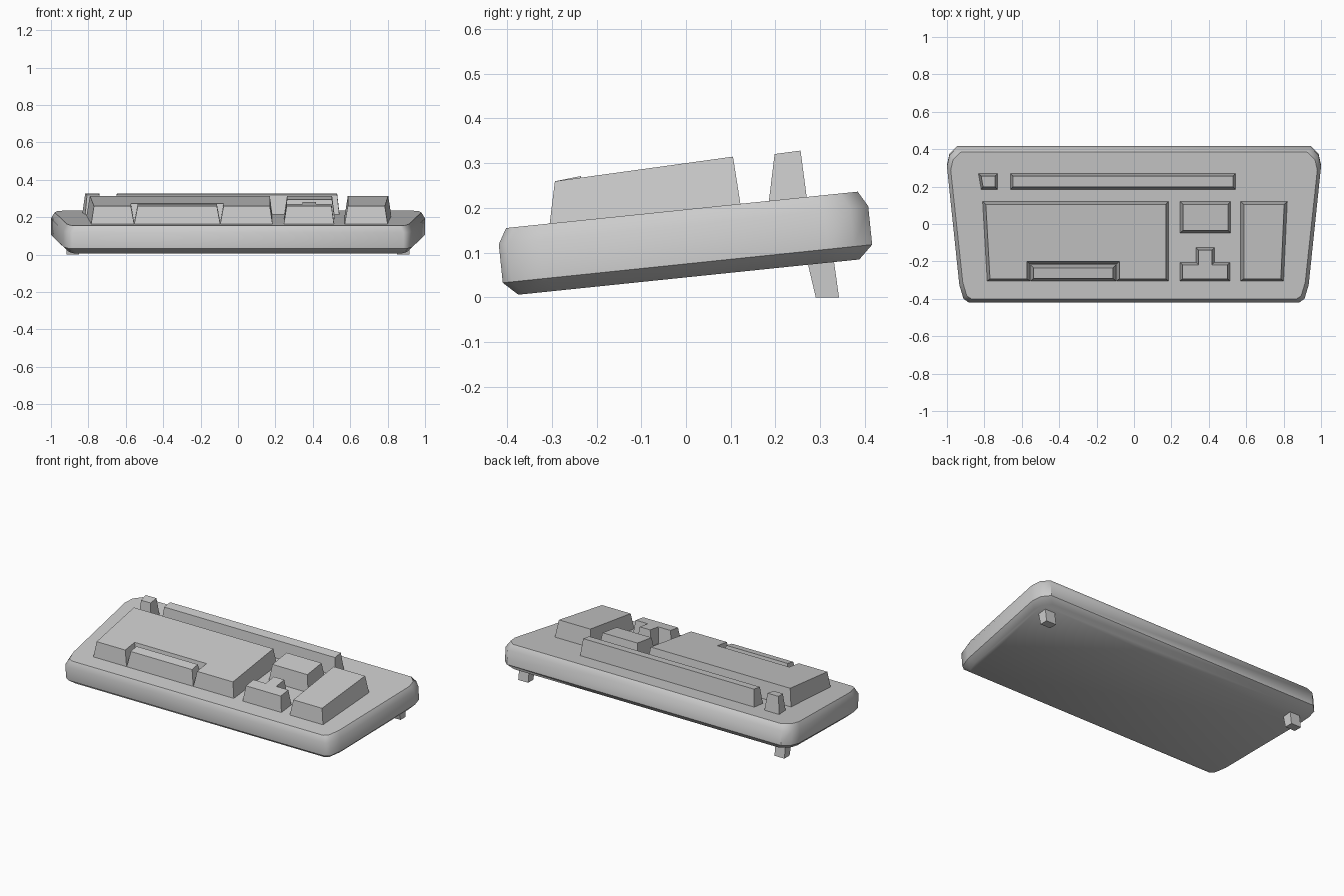
import bpy, bmesh, math
from mathutils import Matrix

if "Cube" in bpy.data.objects:
    bpy.data.objects.remove(bpy.data.objects["Cube"])

TILT = math.radians(5.9)


def loft(name, rings):
    """Closed solid through a stack of equal-length point rings."""
    bm = bmesh.new()
    loops = [[bm.verts.new(p) for p in ring] for ring in rings]
    n = len(loops[0])
    for a, b in zip(loops, loops[1:]):
        for i in range(n):
            j = (i + 1) % n
            bm.faces.new((a[i], a[j], b[j], b[i]))
    bm.faces.new(loops[0][::-1])
    bm.faces.new(loops[-1])
    bmesh.ops.recalc_face_normals(bm, faces=bm.faces[:])
    me = bpy.data.meshes.new(name)
    bm.to_mesh(me)
    bm.free()
    ob = bpy.data.objects.new(name, me)
    bpy.context.collection.objects.link(ob)
    return ob


def key_block(name, base, top, z0=0.30, slope=0.138):
    """Tapered block on the sloping deck with its own sloping top."""
    return loft(name, [[(x, y, 0.194 + 0.1035 * y) for x, y in base],
                       [(x, y, z0 + slope * y) for x, y in top]])


def quad(x0, x1, y0, y1, left=0, right=0):
    """Rectangle whose front corners may be pulled inwards."""
    return [(x0 + left, y0), (x1 - right, y0), (x1, y1), (x0, y1)]


# Case: mirrored outline with chamfered corners, lofted and tilted
half = [(0.885, -0.404), (0.912, -0.385), (0.934, -0.31),
        (1.0, 0.325), (0.987, 0.385), (0.945, 0.426)]
outline = half + [(-x, y) for x, y in reversed(half)]
rings = []
for z, inset in ((0.0445, 0.032), (0.0745, 0), (0.161, 0), (0.1955, 0.02)):
    sx, sy = 1 - inset, 1 - inset / 0.415
    rings.append([(x * sx, 0.011 + (y - 0.011) * sy, z) for x, y in outline])
case = loft("case", rings)
case.data.transform(Matrix.Rotation(TILT, 4, 'X'))
bpy.context.view_layer.objects.active = case
case.select_set(True)
bpy.ops.object.shade_smooth_by_angle(angle=math.radians(42))
case.select_set(False)

# Main key block with a notch for the space bar
key_block("main_keys",
          [(-0.785, -0.305), (-0.555, -0.305), (-0.555, -0.215), (-0.095, -0.215),
           (-0.095, -0.305), (0.185, -0.305), (0.185, 0.122), (-0.81, 0.122)],
          [(-0.77, -0.293), (-0.573, -0.293), (-0.573, -0.20), (-0.077, -0.20),
           (-0.077, -0.293), (0.17, -0.293), (0.17, 0.105), (-0.792, 0.105)])
key_block("space_bar", quad(-0.555, -0.095, -0.305, -0.217),
          quad(-0.536, -0.113, -0.291, -0.235), 0.318, 0.2)

# Function row and escape key
key_block("function_keys", quad(-0.66, 0.542, 0.185, 0.27),
          quad(-0.648, 0.53, 0.198, 0.256), 0.294, 0.133)
key_block("escape_key", quad(-0.832, -0.73, 0.185, 0.27, left=0.015),
          quad(-0.817, -0.742, 0.198, 0.256, left=0.01), 0.294, 0.133)

# Navigation cluster and number pad
key_block("navigation_keys", quad(0.245, 0.517, -0.048, 0.122),
          quad(0.262, 0.503, -0.035, 0.105))
key_block("number_pad", quad(0.57, 0.82, -0.305, 0.122, right=0.02),
          quad(0.587, 0.803, -0.293, 0.105, right=0.018))


# Arrow keys: inverted T
def tee(x0, x1, s0, s1, y0, y1, y2):
    return [(x0, y0), (x1, y0), (x1, y1), (s1, y1), (s1, y2), (s0, y2), (s0, y1), (x0, y1)]


key_block("arrow_keys", tee(0.245, 0.513, 0.332, 0.43, -0.305, -0.205, -0.126),
          tee(0.26, 0.5, 0.345, 0.417, -0.293, -0.219, -0.14))

# Fold-out rear feet
for side, name in ((-1, "left_foot"), (1, "right_foot")):
    loft(name, [[(side * x, y, 0) for x, y in quad(0.85, 0.918, 0.29, 0.342)],
                [(side * x, y, 0.085) for x, y in quad(0.85, 0.918, 0.27, 0.33)]])
